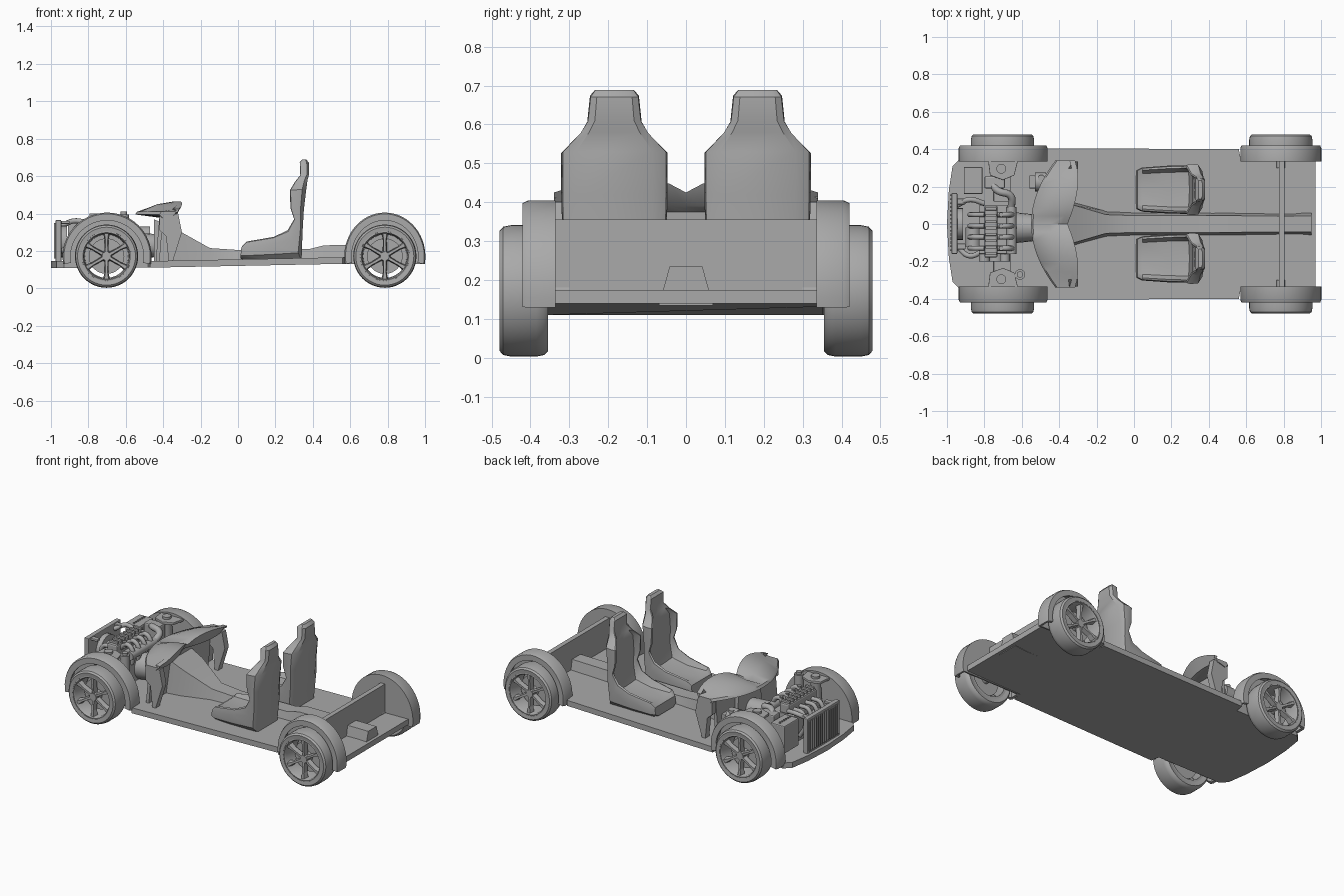
import bpy, math
from mathutils import Vector

old = bpy.data.objects.get("Cube")
if old:
    bpy.data.objects.remove(old, do_unlink=True)

grey = bpy.data.materials.new("plain_grey")
grey.use_nodes = True
grey.diffuse_color = (0.4, 0.4, 0.4, 1)
grey.node_tree.nodes["Principled BSDF"].inputs["Base Color"].default_value = (0.4, 0.4, 0.4, 1)


def mesh(name, verts, faces, bevel=0, smooth=False):
    me = bpy.data.meshes.new(name)
    me.from_pydata(verts, [], faces)
    me.materials.append(grey)
    ob = bpy.data.objects.new(name, me)
    bpy.context.collection.objects.link(ob)
    bpy.ops.object.select_all(action="DESELECT")
    ob.select_set(True)
    bpy.context.view_layer.objects.active = ob
    bpy.ops.object.mode_set(mode="EDIT")
    bpy.ops.mesh.select_all(action="SELECT")
    bpy.ops.mesh.normals_make_consistent(inside=False)
    bpy.ops.object.mode_set(mode="OBJECT")
    if bevel:
        mod = ob.modifiers.new("bevel", "BEVEL")
        mod.width, mod.segments = bevel, 2
    if smooth:
        bpy.ops.object.shade_smooth_by_angle(angle=math.radians(35))
    return ob


def loft(name, rings, closed=False, **kw):
    """Skin equal rings; cap the ends unless the rings form a loop."""
    n, m = len(rings[0]), len(rings)
    faces = [(i * n + j, i * n + (j + 1) % n, (i + 1) % m * n + (j + 1) % n, (i + 1) % m * n + j)
             for i in range(m if closed else m - 1) for j in range(n)]
    if not closed:
        faces += [tuple(range(n)), tuple(range((m - 1) * n, m * n))]
    return mesh(name, [p for r in rings for p in r], faces, **kw)


def box(name, lo, hi, bevel=0.004):
    rings = [[(lo[0], lo[1], z), (hi[0], lo[1], z), (hi[0], hi[1], z), (lo[0], hi[1], z)]
             for z in (lo[2], hi[2])]
    return loft(name, rings, bevel=bevel)


def prism(name, pts, y0, y1, bevel=0.0):
    return loft(name, [[(x, y, z) for x, z in pts] for y in (y0, y1)], bevel=bevel)


def circle(c, axis, r, n):
    q = Vector(axis).to_track_quat("Z", "Y")
    return [tuple(Vector(c) + q @ Vector((r * math.cos(k * math.tau / n), r * math.sin(k * math.tau / n), 0)))
            for k in range(n)]


def rod(name, a, b, r, r2=None, n=20):
    d = Vector(b) - Vector(a)
    return loft(name, [circle(a, d, r, n), circle(b, d, r2 or r, n)], smooth=True)


def hose(name, pts, r):
    cu = bpy.data.curves.new(name, "CURVE")
    cu.dimensions, cu.bevel_depth, cu.bevel_resolution, cu.use_fill_caps = "3D", r, 3, True
    cu.materials.append(grey)
    sp = cu.splines.new("BEZIER")
    sp.bezier_points.add(len(pts) - 1)
    for bp, p in zip(sp.bezier_points, pts):
        bp.co, bp.handle_left_type, bp.handle_right_type = p, "AUTO", "AUTO"
    bpy.context.collection.objects.link(bpy.data.objects.new(name, cu))


# Floor pan with wheel notches and a rounded nose
edge = [(0.97, 0.335), (0.57, 0.35), (0.56, 0.4), (-0.47, 0.405), (-0.48, 0.35),
        (-0.93, 0.35), (-0.97, 0.31), (-0.99, 0.18), (-1.0, 0.0)]
plan = edge + [(x, -y) for x, y in edge[-2::-1]]
base = lambda x: 0.11 + max(0, x + 0.5) * 0.02
loft("floor_pan", [[(x, y, base(x) + h) for x, y in plan] for h in (0, 0.035)])

# Centre tunnel flaring up into the console
tunnel = [(-0.45, 0.13, 0.11, 0.37), (-0.32, 0.115, 0.10, 0.31), (-0.15, 0.07, 0.05, 0.215),
          (0.0, 0.065, 0.045, 0.205), (0.38, 0.065, 0.045, 0.21), (0.46, 0.065, 0.045, 0.23),
          (0.85, 0.06, 0.042, 0.235), (0.95, 0.07, 0.042, 0.235)]
loft("centre_tunnel", [[(x, -b, 0.135), (x, -t, z), (x, t, z), (x, b, 0.135)] for x, b, t, z in tunnel],
     smooth=True)
box("rear_bulkhead", (0.775, -0.34, 0.15), (0.805, 0.34, 0.355), 0)

# Dashboard, its end legs and the firewall
rings = []
for i in range(17):
    t = i / 8 - 1
    front = -0.55 + 0.13 * t * t
    back = -0.285 - 0.07 * (1 - abs(t)) ** 2 - 0.03 * t ** 4
    top = 0.425 + 0.04 * math.sin(math.pi * abs(t) ** 0.8)
    rings.append([(x, 0.34 * t, z) for x, z in (
        (front, 0.395), (front + 0.01, 0.41), (front + 0.1, top - 0.015), (back - 0.03, top),
        (back, top), (back - 0.03, 0.39), (-0.4, 0.375))])
loft("dashboard", rings, smooth=True)
for s in (-1, 1):
    prism("dash_leg", [(-0.42, 0.385), (-0.32, 0.40), (-0.30, 0.30), (-0.35, 0.14), (-0.37, 0.14),
                       (-0.385, 0.28), (-0.42, 0.31)], s * 0.295, s * 0.335)
prism("firewall", [(-0.44, 0.14), (-0.42, 0.14), (-0.40, 0.385), (-0.42, 0.385)], -0.3, 0.3)

# Bucket seats: outer point, bolster point, half width, recess depth for each section
seat = [((0.012, 0.16), (0.018, 0.22), 0.105, 0.0), ((0.04, 0.15), (0.045, 0.25), 0.118, 0.15),
        ((0.17, 0.15), (0.19, 0.275), 0.128, 0.4), ((0.34, 0.15), (0.265, 0.31), 0.13, 0.42),
        ((0.345, 0.30), (0.30, 0.37), 0.135, 0.3), ((0.352, 0.42), (0.28, 0.43), 0.137, 0.45),
        ((0.365, 0.53), (0.278, 0.525), 0.137, 0.5), ((0.372, 0.58), (0.305, 0.57), 0.09, 0.3),
        ((0.38, 0.61), (0.333, 0.605), 0.07, 0.05), ((0.38, 0.67), (0.33, 0.675), 0.063, 0.0),
        ((0.365, 0.689), (0.345, 0.689), 0.05, 0.0)]
half = [(0.72, 1.0), (0.97, 0.75), (1.0, 0.3), (0.96, 0.04), (0.88, 0.0), (0.72, None)]
for side in (-1, 1):
    rings = []
    for o, b, w, rec in seat:
        at = lambda u, f: (b[0] + (o[0] - b[0]) * f, side * 0.184 + u * w, b[1] + (o[1] - b[1]) * f)
        right = [at(u, rec * 0.85 if f is None else f) for u, f in half]
        left = [at(-u, rec * 0.85 if f is None else f) for u, f in half]
        rings.append(right + [at(0, rec)] + left[::-1])
    loft("bucket_seat", rings, smooth=True)


# Wheels: tyre, rim, spokes, hub and brake disc
def turned(name, cx, side, profile, n=48):
    rings = [[(cx + r * math.cos(a), side * y, 0.172 + r * math.sin(a)) for r, y in profile]
             for a in (k * math.tau / n for k in range(n))]
    return loft(name, rings, closed=True, smooth=True)


for cx in (-0.703, 0.785):
    for s in (-1, 1):
        turned("tyre", cx, s, [(0.13, 0.36), (0.155, 0.355), (0.165, 0.365), (0.169, 0.385), (0.169, 0.45),
                               (0.165, 0.47), (0.155, 0.479), (0.132, 0.476), (0.13, 0.46)])
        turned("rim", cx, s, [(0.134, 0.36), (0.134, 0.474), (0.126, 0.476), (0.12, 0.465), (0.116, 0.36)])
        rod("hub", (cx, s * 0.40, 0.172), (cx, s * 0.462, 0.172), 0.032, 0.024)
        rod("brake_disc", (cx, s * 0.395, 0.172), (cx, s * 0.41, 0.172), 0.095, n=32)
        rod("stub_axle", (cx, s * 0.30, 0.172), (cx, s * 0.40, 0.172), 0.022)
        for k in range(6):
            a = k * math.tau / 6 + math.pi / 6
            d, n = Vector((math.cos(a), 0, math.sin(a))), Vector((-math.sin(a), 0, math.cos(a)))
            c = Vector((cx, 0, 0.172))
            sec = lambda r, w, y0, y1: [tuple(c + d * r + n * u * w + Vector((0, s * y, 0)))
                                        for u, y in ((-1, y0), (1, y0), (0.6, y1), (-0.6, y1))]
            loft("spoke", [sec(0.02, 0.012, 0.43, 0.46), sec(0.085, 0.01, 0.435, 0.466),
                           sec(0.122, 0.018, 0.435, 0.468)])

# Wheel arches with a closed inner wall
for cx, rx in ((-0.70, 0.238), (0.785, 0.217)):
    for s in (-1, 1):
        arc = [(math.cos(a), math.sin(a)) for a in (math.radians(-10 + 200 * k / 32) for k in range(33))]
        section = [(1, 0.335), (1, 0.405), (0.97, 0.42), (0.82, 0.42), (0.82, 0.41), (0.93, 0.40), (0.93, 0.335)]
        loft("wheel_arch", [[(cx + rx * f * c, s * y, 0.17 + 0.235 * f * v) for f, y in section] for c, v in arc],
             smooth=True)
        prism("arch_inner_wall", [(cx + rx * 0.98 * c, 0.17 + 0.23 * v) for c, v in arc], s * 0.335, s * 0.345)

# Radiator with fins and top mounts
box("radiator", (-0.975, -0.16, 0.14), (-0.945, 0.165, 0.365))
for k in range(15):
    y = -0.145 + k * 0.021
    box("radiator_fin", (-0.985, y, 0.16), (-0.975, y + 0.009, 0.35), 0)
rod("radiator_fan", (-0.945, 0, 0.25), (-0.915, 0, 0.25), 0.085, n=24)
for y in (-0.12, 0.12):
    box("radiator_mount", (-0.975, y - 0.015, 0.345), (-0.90, y + 0.015, 0.36))

# Engine block, heads, runners, pulleys and gearbox
box("engine_block", (-0.83, -0.16, 0.14), (-0.66, 0.1, 0.32))
box("cylinder_head", (-0.80, -0.18, 0.32), (-0.73, 0.10, 0.385), 0.01)
for k in range(8):
    y = -0.165 + k * 0.034
    box("head_rib", (-0.795, y, 0.385), (-0.735, y + 0.015, 0.40), 0.002)
for k in range(4):
    y = -0.13 + k * 0.06
    hose("intake_runner", [(-0.74, y, 0.35), (-0.69, y, 0.385), (-0.65, y, 0.34), (-0.66, y, 0.27)], 0.014)
    hose("exhaust_runner", [(-0.80, y, 0.34), (-0.86, y, 0.33), (-0.875, y, 0.25), (-0.84, y, 0.18)], 0.013)
    rod("ignition_coil", (-0.71, y, 0.36), (-0.71, y, 0.40), 0.012, n=10)
rod("intake_plenum", (-0.655, -0.16, 0.33), (-0.655, 0.09, 0.33), 0.026)
for x, z, r in ((-0.74, 0.22, 0.045), (-0.80, 0.29, 0.03), (-0.69, 0.30, 0.027)):
    rod("belt_pulley", (x, -0.16, z), (x, -0.20, z), r)
rod("alternator", (-0.86, -0.12, 0.26), (-0.86, -0.02, 0.26), 0.04)
rod("gearbox", (-0.66, -0.02, 0.22), (-0.43, -0.02, 0.23), 0.085, 0.06)
hose("coolant_hose", [(-0.945, 0.10, 0.33), (-0.88, 0.13, 0.36), (-0.80, 0.11, 0.35)], 0.014)
hose("air_duct", [(-0.655, 0.09, 0.33), (-0.66, 0.15, 0.36), (-0.73, 0.18, 0.37), (-0.76, 0.22, 0.35)], 0.02)
hose("lower_hose", [(-0.945, -0.12, 0.2), (-0.88, -0.17, 0.22), (-0.80, -0.14, 0.24)], 0.014)

# Battery, fuse box, reservoirs and strut towers
box("battery", (-0.91, 0.16, 0.18), (-0.81, 0.305, 0.355), 0.006)
for k in range(6):
    rod("battery_cap", (-0.86, 0.18 + k * 0.02, 0.355), (-0.86, 0.18 + k * 0.02, 0.362), 0.006, n=8)
box("air_filter_box", (-0.80, 0.19, 0.25), (-0.69, 0.255, 0.375), 0.008)
rod("fluid_reservoir", (-0.61, -0.27, 0.29), (-0.61, -0.27, 0.395), 0.028)
rod("reservoir_cap", (-0.61, -0.27, 0.395), (-0.61, -0.27, 0.41), 0.017)
box("brake_servo_mount", (-0.56, 0.19, 0.22), (-0.43, 0.26, 0.29))
rod("brake_servo", (-0.53, 0.225, 0.28), (-0.47, 0.225, 0.28), 0.05)
rod("brake_fluid_bottle", (-0.495, 0.245, 0.27), (-0.495, 0.245, 0.33), 0.018)
for s in (-1, 1):
    plate = [(-0.78, 0.34), (-0.62, 0.34), (-0.64, 0.26), (-0.70, 0.235), (-0.77, 0.26)]
    loft("strut_plate", [[(x, s * y, z) for x, y in plate] for z in (0.372, 0.388)], bevel=0.003)
    rod("strut", (-0.71, s * 0.31, 0.17), (-0.71, s * 0.295, 0.375), 0.03)
    rod("strut_nut", (-0.71, s * 0.295, 0.388), (-0.71, s * 0.295, 0.402), 0.026)
    box("lower_arm", (-0.75, min(s * 0.12, s * 0.35), 0.145), (-0.66, max(s * 0.12, s * 0.35), 0.165))
